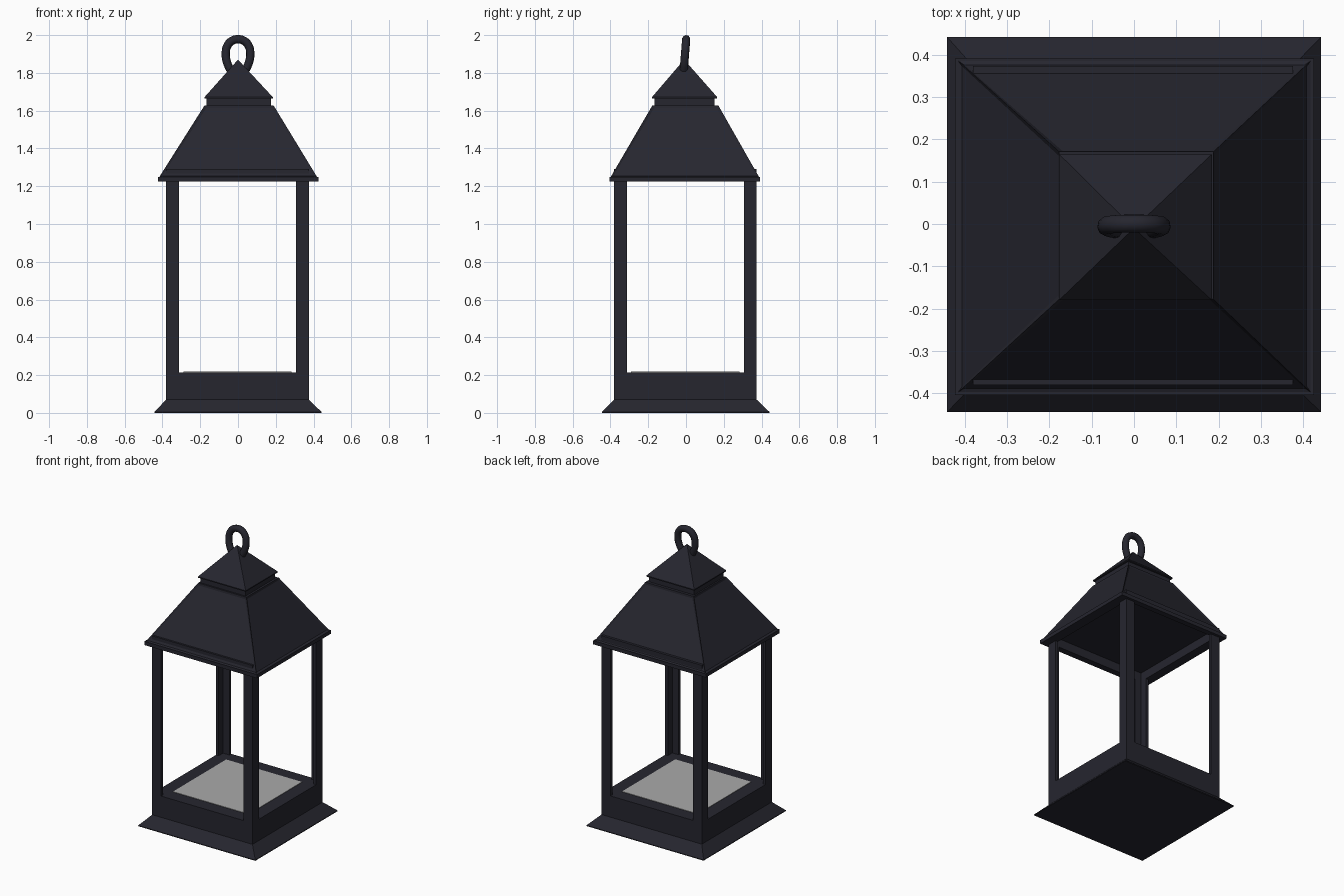
import bpy, bmesh, math

if "Cube" in bpy.data.objects:
    bpy.data.objects.remove(bpy.data.objects["Cube"])


def material(name, rgb):
    m = bpy.data.materials.new(name)
    m.diffuse_color = (*rgb, 1)
    m.use_nodes = True
    m.node_tree.nodes["Principled BSDF"].inputs["Base Color"].default_value = m.diffuse_color
    return m


IRON = material("dark iron", (0.019, 0.019, 0.028))
GREY = material("grey floor", (0.40, 0.40, 0.40))


def add_mesh(name, bm, mat):
    bmesh.ops.recalc_face_normals(bm, faces=bm.faces)
    me = bpy.data.meshes.new(name)
    bm.to_mesh(me)
    bm.free()
    me.materials.append(mat)
    ob = bpy.data.objects.new(name, me)
    bpy.context.collection.objects.link(ob)
    return ob


def stack(name, levels, mat=IRON, panel=0.0):
    """Solid of rectangular sections: (z, x0, x1, y0, y1) from bottom to top."""
    bm = bmesh.new()
    rings = [[bm.verts.new((x, y, z)) for x, y in ((x0, y0), (x1, y0), (x1, y1), (x0, y1))]
             for z, x0, x1, y0, y1 in levels]
    bm.faces.new(rings[0])
    bm.faces.new(rings[-1])
    sides = []
    for a, b in zip(rings, rings[1:]):
        sides = [bm.faces.new((a[i], a[(i + 1) % 4], b[(i + 1) % 4], b[i])) for i in range(4)]
    bmesh.ops.remove_doubles(bm, verts=bm.verts, dist=0.0005)
    bmesh.ops.recalc_face_normals(bm, faces=bm.faces)
    if panel:  # recessed panel in each of the uppermost side faces
        bmesh.ops.inset_individual(bm, faces=[f for f in sides if f.is_valid],
                                   thickness=panel, depth=-0.006)
    return add_mesh(name, bm, mat)


def box(name, x0, x1, y0, y1, z0, z1, mat=IRON):
    return stack(name, [(z0, x0, x1, y0, y1), (z1, x0, x1, y0, y1)], mat)


# Body limits, wall thickness, post width
X0, X1, Y0, Y1 = -0.381, 0.376, -0.381, 0.374
T, W = 0.02, 0.068
SILL, HEAD, CEIL = 0.215, 1.225, 1.29

# Flared foot, solid lower body and its grey floor plate
stack("flared_foot", [(0, -0.442, 0.442, -0.445, 0.442),
                      (0.005, -0.442, 0.442, -0.445, 0.442),
                      (0.07, X0, X1, Y0, Y1)])
box("lower_body", X0, X1, Y0, Y1, 0.07, SILL)
box("floor_plate", -0.288, 0.284, -0.29, 0.284, SILL - 0.002, SILL + 0.003, GREY)

# L-shaped corner posts, each made of two thin strips
for sx, px in (("left", X0), ("right", X1)):
    for sy, py in (("front", Y0), ("back", Y1)):
        dx, dy = (1 if px < 0 else -1), (1 if py < 0 else -1)
        for part, w, d in (("face", W, T), ("side", T, W)):
            xs, ys = sorted((px, px + dx * w)), sorted((py, py + dy * d))
            box(f"{sy}_{sx}_post_{part}", *xs, *ys, SILL, CEIL)

# Top rails hidden under the roof
box("front_top_rail", X0, X1, Y0, Y0 + T, HEAD, CEIL)
box("back_top_rail", X0, X1, Y1 - T, Y1, HEAD, CEIL)
box("left_top_rail", X0, X0 + T, Y0, Y1, HEAD, CEIL)
box("right_top_rail", X1 - T, X1, Y0, Y1, HEAD, CEIL)

# Roof rim: four strips around the open underside
RX0, RX1, RY0, RY1 = -0.424, 0.426, -0.404, 0.392
box("front_roof_rim", RX0, RX1, RY0, Y0 + 0.005, HEAD, 1.25)
box("back_roof_rim", RX0, RX1, Y1 - 0.005, RY1, HEAD, 1.25)
box("left_roof_rim", RX0, X0 + 0.005, RY0, RY1, HEAD, 1.25)
box("right_roof_rim", X1 - 0.005, RX1, RY0, RY1, HEAD, 1.25)


# Hollow-bottomed roof with recessed panels, plus flat ceiling
roof = stack("roof", [(1.25, -0.416, 0.418, -0.398, 0.386),
                      (1.628, -0.177, 0.188, -0.178, 0.171)], panel=0.016)
bm = bmesh.new()
bm.from_mesh(roof.data)
bm.faces.ensure_lookup_table()
bottom = min(bm.faces, key=lambda f: f.calc_center_median().z)
bmesh.ops.delete(bm, geom=[bottom], context='FACES_ONLY')
bm.to_mesh(roof.data)
bm.free()
box("ceiling", -0.37, 0.37, -0.365, 0.355, CEIL - 0.005, CEIL)

# Neck and pyramid cap
box("neck", -0.167, 0.174, -0.167, 0.152, 1.62, 1.67)
stack("pyramid_cap", [(1.665, -0.177, 0.184, -0.18, 0.165),
                      (1.672, -0.177, 0.184, -0.18, 0.165),
                      (1.868, -0.002, 0.002, -0.012, -0.008)])

# Hanging ring: horseshoe tube leaning slightly back
half = [(0.040, 1.815), (0.058, 1.855), (0.065, 1.905), (0.054, 1.948), (0.030, 1.971)]
path = [(-x, z) for x, z in half] + [(0, 1.978)] + half[::-1]
cu = bpy.data.curves.new("hanging_ring", 'CURVE')
cu.dimensions = '3D'
cu.bevel_depth = 0.022
cu.bevel_resolution = 3
cu.resolution_u = 4
cu.use_fill_caps = True
sp = cu.splines.new('BEZIER')
sp.bezier_points.add(len(path) - 1)
for p, (x, z) in zip(sp.bezier_points, path):
    p.co = (x, -0.012 + (z - 1.815) * 0.08, z)
    p.handle_left_type = p.handle_right_type = 'AUTO'
cu.materials.append(IRON)
ring = bpy.data.objects.new("hanging_ring", cu)
bpy.context.collection.objects.link(ring)
bpy.context.view_layer.objects.active = ring
ring.select_set(True)
bpy.ops.object.convert(target='MESH')
bpy.ops.object.shade_smooth_by_angle(angle=math.radians(40))
